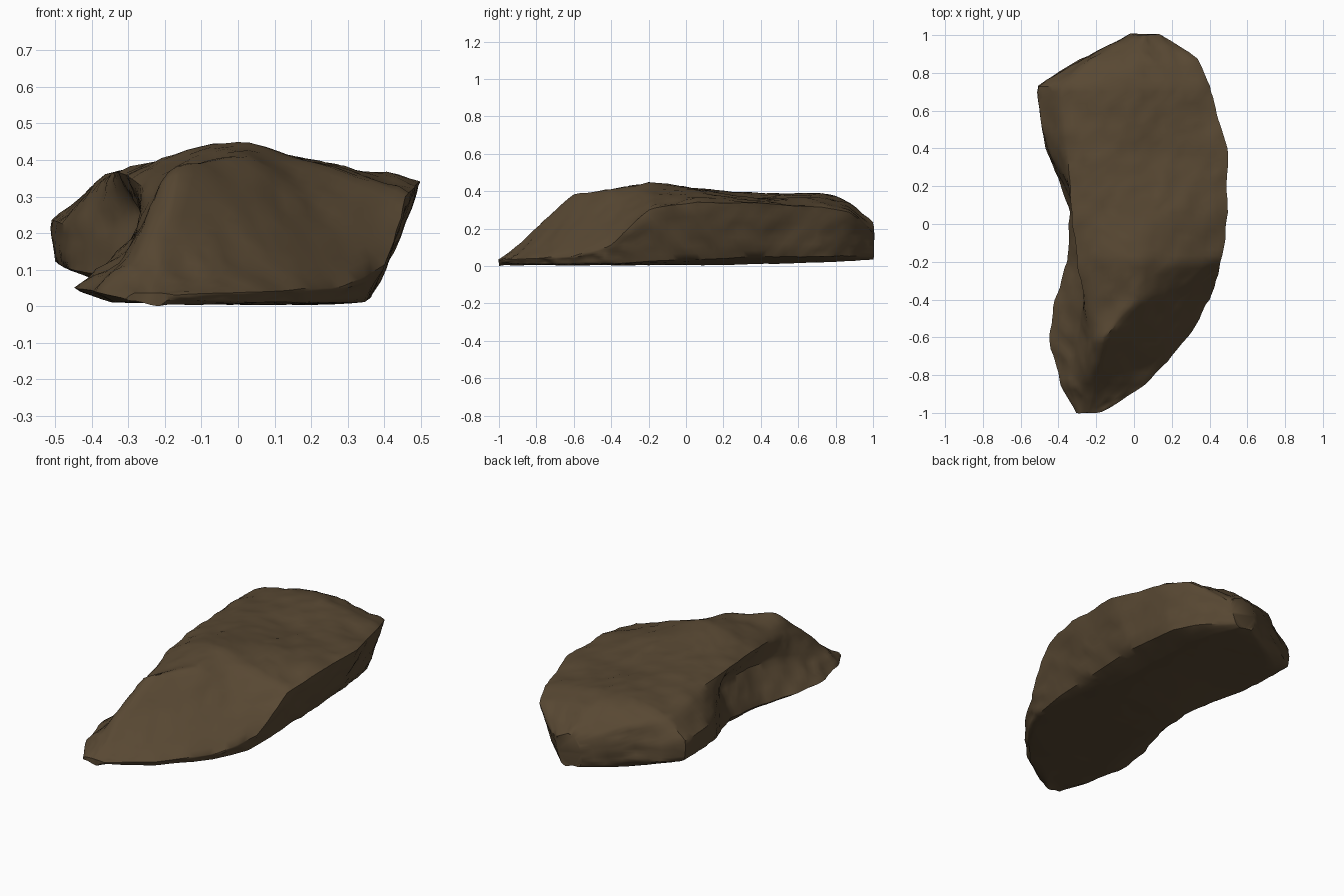
import bpy
import bmesh
from math import pi, sin
from mathutils import Vector, noise

# Remove only the default cube
default_cube = bpy.data.objects.get("Cube")
if default_cube:
    bpy.data.objects.remove(default_cube, do_unlink=True)

# Stations from front to back, and the rails crossing them (hundredths of a unit)
STATIONS = [-100, -85, -60, -40, -20, 6, 40, 73, 87, 101]
RAILS = {
    "base_left": ([-28, -34, -35, -31, -29, -29, -38, -40, -22, 0],
                  [2, 1, 1, 1, 1, 2, 7, 8, 6, 5]),
    "toe_left": ([-30, -39, -46, -43, -36, -34, -47, -51, -29, -2],
                 [2, 4, 5, 5, 5, 7, 10, 12, 11, 9]),
    "waist_left": ([-28, -35, -30, -26, -25, -26, -47, -52, -28, -1],
                   [3, 9, 15, 21, 24, 25, 22, 24, 20, 14]),
    "rim_left": ([-26, -29, -24, -27, -31, -34, -35, -39, -24, 0],
                 [3, 13, 28, 33, 36, 37, 36, 34, 30, 20]),
    "crest": ([-24, -20, -16, 3, 3, 10, 5, 5, 6, 6],
              [3, 15, 39, 41, 45, 41, 37, 39, 34, 23]),
    "rim_right": ([-18, 7, 29, 41, 47, 51, 50, 41, 34, 15],
                  [3, 4, 5, 11, 31, 35, 34, 32, 29, 18]),
    "base_right": ([-20, 4, 26, 35, 37, 37, 37, 33, 25, 10],
                   [2, 1, 1, 1, 2, 3, 5, 5, 5, 5]),
}
ROWS_PER_UNIT = 32


def make_material(name, colour):
    mat = bpy.data.materials.new(name)
    mat.use_nodes = True
    mat.diffuse_color = colour
    mat.node_tree.nodes["Principled BSDF"].inputs["Base Color"].default_value = colour
    return mat


def rail_point(rail, span, t):
    """Point on a rail, part way between two stations."""
    xs, zs = rail
    mix = lambda values: (values[span] + (values[span + 1] - values[span]) * t) / 100
    return Vector((mix(xs), mix(STATIONS), mix(zs)))


def ring_points(span, t):
    """One closed cross-section: arched top on the left, shallow keel below."""
    corners = [rail_point(rail, span, t) for rail in RAILS.values()]
    keel = corners[-1].lerp(corners[0], 0.25)
    keel.z = 0.004 + 0.03 * max(keel.y, 0) ** 2
    corners.append(keel)
    cuts = [4, 5, 5, 10, 12, 8, 4, 9]
    points = []
    for i, count in enumerate(cuts):
        following = corners[(i + 1) % len(corners)]
        arch = 0.022 if i == 3 and 0 < span < 8 else 0
        for k in range(count):
            p = corners[i].lerp(following, k / count)
            p.z += arch * sin(pi * k / count)
            points.append(p)
    return points


def roughen(bm):
    """Broad dents, chipped ridges and fine grain; the underside stays flat."""
    bm.normal_update()
    shifts = []
    for v in bm.verts:
        p = v.co
        broad = noise.noise(p * 4.5)
        chips = abs(noise.noise(Vector((p.x * 9, p.y * 6, p.z * 12)))) - 0.22
        grain = noise.noise(p * 22)
        amount = 0.008 * broad - 0.016 * chips + 0.005 * grain
        if v.normal.z < -0.8:
            amount *= 0.25
        shifts.append(v.normal * amount)
    for v, shift in zip(bm.verts, shifts):
        v.co += shift
        v.co.z = max(v.co.z, 0)


# Stone body lofted along its length
bm = bmesh.new()
rings = []
for span in range(len(STATIONS) - 1):
    length = (STATIONS[span + 1] - STATIONS[span]) / 100
    steps = max(3, round(length * ROWS_PER_UNIT))
    last = span == len(STATIONS) - 2
    for k in range(steps + last):
        rings.append([bm.verts.new(p) for p in ring_points(span, k / steps)])

for front, back in zip(rings, rings[1:]):
    for i in range(len(front)):
        j = (i + 1) % len(front)
        bm.faces.new((front[i], front[j], back[j], back[i]))
bm.faces.new(rings[0])
bm.faces.new(rings[-1])
bmesh.ops.recalc_face_normals(bm, faces=bm.faces)

bmesh.ops.smooth_vert(bm, verts=bm.verts, factor=0.5,
                      use_axis_x=True, use_axis_y=True, use_axis_z=True)
roughen(bm)
bmesh.ops.triangulate(bm, faces=bm.faces)
bmesh.ops.recalc_face_normals(bm, faces=bm.faces)

mesh = bpy.data.meshes.new("boulder")
bm.to_mesh(mesh)
bm.free()
boulder = bpy.data.objects.new("boulder", mesh)
bpy.context.collection.objects.link(boulder)
mesh.materials.append(make_material("brown stone", (0.098, 0.065, 0.033, 1)))

# Smooth faces with crisp ridges
bpy.ops.object.select_all(action="DESELECT")
boulder.select_set(True)
bpy.context.view_layer.objects.active = boulder
bpy.ops.object.shade_smooth_by_angle(angle=0.7)
